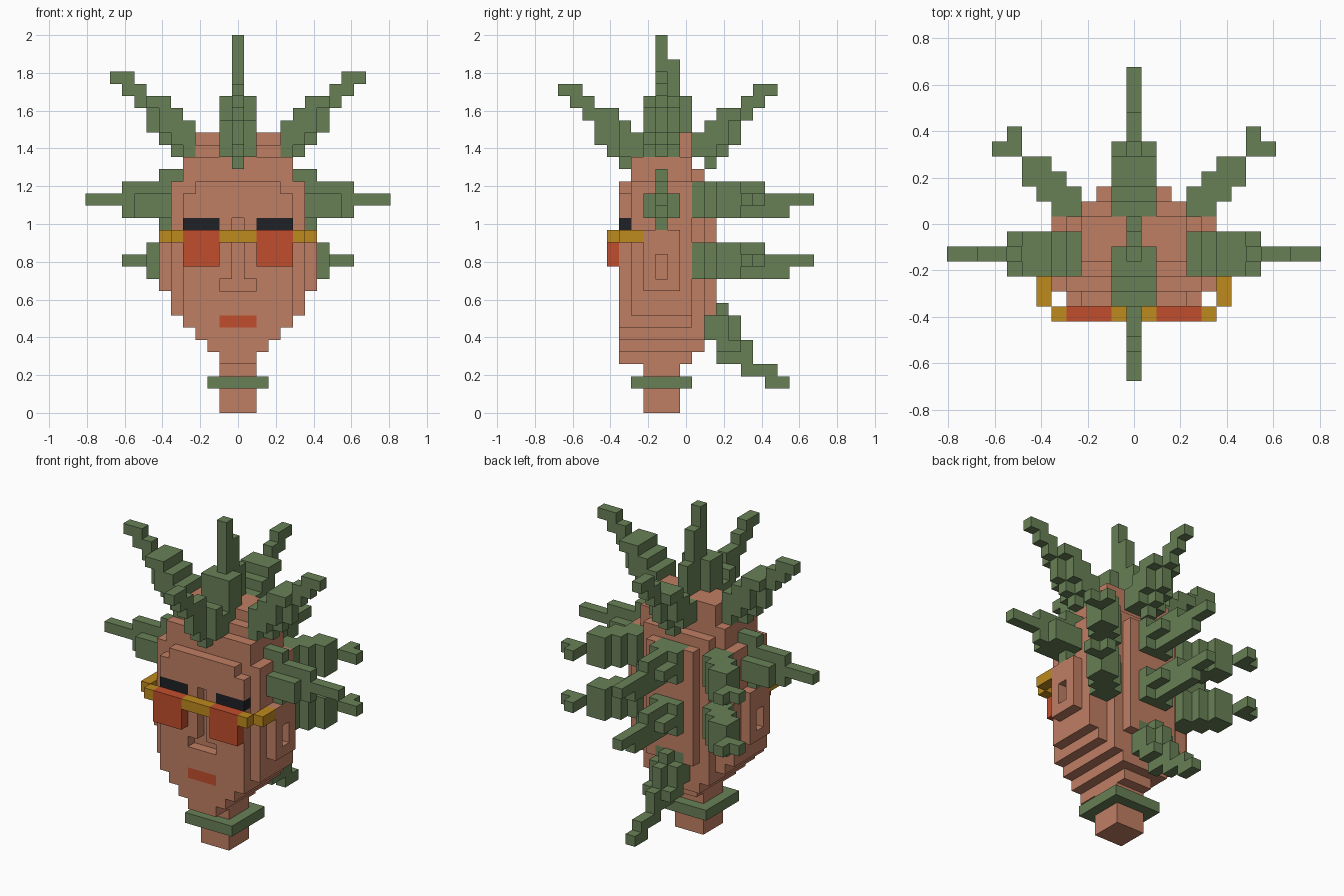
import bpy, bmesh
from mathutils import Vector

if "Cube" in bpy.data.objects:
    bpy.data.objects.remove(bpy.data.objects["Cube"])

U = 2 / 31  # block size


def material(name, rgb):
    m = bpy.data.materials.new(name)
    m.use_nodes = True
    m.diffuse_color = (*rgb, 1)
    bsdf = next(n for n in m.node_tree.nodes if n.type == 'BSDF_PRINCIPLED')
    bsdf.inputs["Base Color"].default_value = (*rgb, 1)
    bsdf.inputs["Roughness"].default_value = 0.9
    return m


SKIN = material("terracotta skin", (0.53, 0.21, 0.127))
LEAF = material("leaf green", (0.138, 0.216, 0.093))
GOLD = material("gold frame", (0.515, 0.254, 0.013))
RED = material("red lens", (0.533, 0.076, 0.026))
BLACK = material("brow black", (0.014, 0.015, 0.019))


def box(x, y, z):
    """Blocks in inclusive index ranges; a single number is one block thick."""
    r = [range(a[0], a[1] + 1) if isinstance(a, tuple) else (a,) for a in (x, y, z)]
    return {(i, j, k) for i in r[0] for j in r[1] for k in r[2]}


def flip(cells):
    return {(-i, j, k) for i, j, k in cells}


parts, taken = [], {}


def part(name, mat, cells):
    cells = {c for c in cells if c not in taken}
    for c in cells:
        taken[c] = name
    parts.append((name, mat, cells))


def pair(name, mat, cells):
    part("left_" + name, mat, cells)
    part("right_" + name, mat, flip(cells))


# Glasses
pair("lens", RED, box((2, 4), -6, (12, 14)))
part("glasses_bridge", GOLD, box((-1, 1), -6, 14))
pair("glasses_arm", GOLD, box(5, -6, 14) | box(6, (-5, -4), 14))

# Brows and lips
pair("brow", BLACK, box((2, 4), -5, 15))
part("lips", RED, box((-1, 1), -5, 7))

# Upright top spike
part("top_spike", LEAF, box(0, -2, (20, 30)) | box(0, -1, (21, 28))
     | box(0, (-3, 0), (21, 25)) | box((-1, 1), (-3, -2), (21, 25)))

# Rising spikes: each row gives the inner and outer block at that height
RISE = {27: (9, 10), 26: (8, 9), 25: (6, 8), 24: (5, 7), 23: (4, 7),
        22: (4, 6), 21: (4, 5)}
side = set()
for z, span in RISE.items():
    side |= box(span, -2, z)
    if z < 26:
        side |= box((span[0], span[1] - 1), (-3, -1), z)
pair("rising_side_spike", LEAF, side)

FRONT = {26: (-10, -9), 25: (-9, -8), 24: (-8, -6), 23: (-7, -5), 22: (-7, -4),
         21: (-6, -4), 20: (-5, -5)}
front, back = set(), set()
for z, (a, b) in FRONT.items():
    front |= box(0, (a, b), z)
    back |= box(0, (-3 - b, -3 - a), z)
    if 21 <= z <= 24:
        front |= box((-1, 1), (max(a, -5), b), z)
        back |= box((-1, 1), (-3 - b, -4 - a), z)
part("rising_front_spike", LEAF, front)
part("rising_back_spike", LEAF, back)

# Level side spikes with a cross-shaped root
pair("side_spike", LEAF, box((5, 9), -2, (16, 18)) | box((4, 8), (-3, -1), (16, 17))
     | box((5, 6), -2, (15, 19)) | box((9, 12), -2, 17))

# Two tiers of level back spikes, straight and diagonal
DIAGONAL = {6: (8, 8), 5: (8, 9), 4: (6, 7), 3: (5, 7), 2: (4, 6), 1: (4, 5)}
for tier, z in (("upper", 17), ("lower", 12)):
    part(tier + "_back_spike", LEAF, box(0, (1, 6), (z - 1, z + 1))
         | box((-1, 1), (1, 5), z) | box((-1, 1), (1, 3), (z - 1, z + 1))
         | box(0, (7, 10), z) | box(0, (7, 8), z - 1))
    diag = set()
    for y, span in DIAGONAL.items():
        diag |= box(span, y, z)
        if y < 5:
            diag |= box((span[0], min(span[1], 7)), y, (z - 1, z + 1))
    pair(tier + "_diagonal_spike", LEAF, diag)

# Drooping nape spike
DROOP = {8: (2, 3), 7: (2, 4), 6: (2, 4), 5: (3, 5), 4: (3, 5), 3: (5, 7), 2: (7, 8)}
nape = set()
for z, span in DROOP.items():
    nape |= box(0, span, z)
    if z >= 5:
        nape |= box((-1, 1), (span[0], span[1] - 1), z)
part("nape_spike", LEAF, nape)

# Neck and collar
part("collar", LEAF, box((-2, 2), (-4, 0), 2) - box((-1, 1), (-3, -1), 2))
part("neck", SKIN, box((-1, 1), (-3, -1), (0, 3)))

# Head, layer by layer: half width, front, back; narrowed at front and rear
LAYERS = {4: (1, -5, 0), 5: (2, -5, 1), 6: (3, -5, 1), 7: (4, -5, 1), 18: (5, -5, 2),
          19: (4, -4, 1), 20: (4, -4, 0), 21: (3, -3, 0), 22: (3, -2, 0)}
LIMIT = {-5: 4, 1: 3, 2: 2}
head = set()
for z in range(4, 23):
    w, y0, y1 = LAYERS.get(z, (5, -5, 2))
    for y in range(y0, y1 + 1):
        n = min(w, LIMIT.get(y, 5))
        if z == 18 and y == -5:
            n = 3
        head |= box((-n, n), y, z)
head -= box(0, -5, (11, 15)) | box((-1, 1), -5, 10)  # sunken nose outline
part("head", SKIN, head)

# Ears with a hollow
pair("ear", SKIN, box(6, (-3, -1), (10, 14)) - box(6, -2, (11, 12)))

# Turn each set of blocks into a mesh of its exposed faces
DIRS = [Vector(d) for d in ((1, 0, 0), (-1, 0, 0), (0, 1, 0), (0, -1, 0), (0, 0, 1), (0, 0, -1))]
for name, mat, cells in parts:
    bm = bmesh.new()
    for c in sorted(cells):
        mid = Vector((c[0], c[1], c[2] + 0.5))
        for d in DIRS:
            if tuple(int(a + b) for a, b in zip(c, d)) in taken:
                continue
            u = Vector((d.y, d.z, d.x))
            v = d.cross(u)
            bm.faces.new([bm.verts.new((mid + (d + u * a + v * b) * 0.5) * U)
                          for a, b in ((-1, -1), (1, -1), (1, 1), (-1, 1))])
    bmesh.ops.remove_doubles(bm, verts=bm.verts, dist=U * 0.01)
    bmesh.ops.dissolve_limit(bm, angle_limit=0.01, verts=bm.verts, edges=bm.edges)
    me = bpy.data.meshes.new(name)
    bm.to_mesh(me)
    bm.free()
    me.materials.append(mat)
    bpy.context.collection.objects.link(bpy.data.objects.new(name, me))
